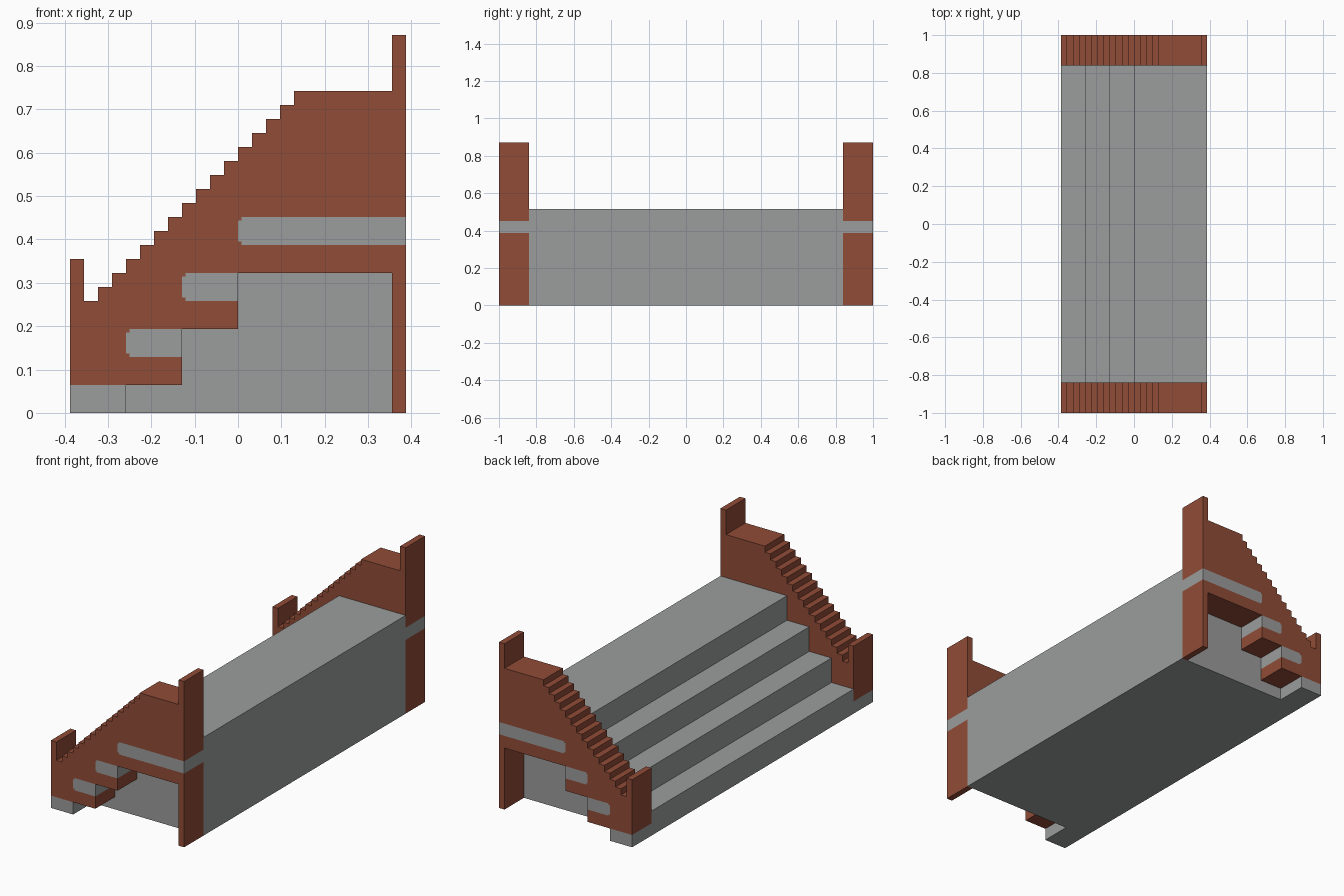
import bpy, bmesh
from mathutils import Vector

cube = bpy.data.objects.get("Cube")
if cube:
    bpy.data.objects.remove(cube)

U = 2 / 62                 # one module; all sizes below are in modules
HALF_X, INNER_Y, OUTER_Y = 12, 26, 31


def material(name, colour):
    m = bpy.data.materials.new(name)
    m.use_nodes = True
    m.diffuse_color = (*colour, 1)
    m.node_tree.nodes["Principled BSDF"].inputs["Base Color"].default_value = (*colour, 1)
    return m


brick = material("brick_red", (0.28, 0.072, 0.038))
stone = material("stone_grey", (0.33, 0.335, 0.335))


def finish(bm, name, mats):
    bmesh.ops.recalc_face_normals(bm, faces=bm.faces)
    bmesh.ops.scale(bm, vec=(U, U, U), verts=bm.verts)
    mesh = bpy.data.meshes.new(name)
    bm.to_mesh(mesh)
    bm.free()
    for m in mats:
        mesh.materials.append(m)
    ob = bpy.data.objects.new(name, mesh)
    bpy.context.collection.objects.link(ob)


def extrude_y(bm, depth):
    geom = bmesh.ops.extrude_face_region(bm, geom=bm.faces[:])["geom"]
    moved = [g for g in geom if isinstance(g, bmesh.types.BMVert)]
    bmesh.ops.translate(bm, verts=moved, vec=(0, depth, 0))


# Broad stone steps
profile = [(HALF_X, 0), (-HALF_X, 0)]
for i in range(4):
    x = -HALF_X + 4 * i
    profile += [(x, 4 * i + 4), (x + 4 if i < 3 else HALF_X, 4 * i + 4)]
bm = bmesh.new()
bm.faces.new([bm.verts.new((x, -INNER_Y, z)) for x, z in profile])
extrude_y(bm, 2 * INNER_Y)
finish(bm, "stone_steps", [stone])


# Side wall outline: stepped coping, end posts, stepped open underside
def wall_top(x):
    if x < -11:
        return 11
    if x > 11:
        return 27
    return min(8 + (x + 11) // 1, 23)


def wall_bottom(x):
    if x < -8 or x > 11:
        return 0
    return 2 if x < -4 else 6 if x < 0 else 10


# Stone bands (start x, end x, bottom z) with nipped front corners
BANDS = [(-8, -4, 4), (-4, 0, 8), (0, 12, 12)]
NIP = 0.25


def is_stone(x, z):
    if x < -8 and z < 2:
        return True
    for x0, x1, z0 in BANDS:
        if x0 < x < x1 and z0 < z < z0 + 2:
            corner = x < x0 + NIP and not z0 + NIP < z < z0 + 2 - NIP
            return not corner
    return False


def side_wall(name, y):
    xs, zs = set(range(-12, 13)), set(range(28))
    for x0, x1, z0 in BANDS:
        xs.add(x0 + NIP)
        zs |= {z0 + NIP, z0 + 2 - NIP}
    xs, zs = sorted(xs), sorted(zs)
    bm = bmesh.new()
    corners = {}

    def corner(x, z):
        if (x, z) not in corners:
            corners[x, z] = bm.verts.new((x, y, z))
        return corners[x, z]

    for xa, xb in zip(xs, xs[1:]):
        for za, zb in zip(zs, zs[1:]):
            cx, cz = (xa + xb) / 2, (za + zb) / 2
            if wall_bottom(cx) < cz < wall_top(cx):
                bm.faces.new([corner(xa, za), corner(xb, za), corner(xb, zb), corner(xa, zb)])
    extrude_y(bm, OUTER_Y - INNER_Y)
    bmesh.ops.recalc_face_normals(bm, faces=bm.faces)
    # Colour each face by the wall cell just behind it
    for f in bm.faces:
        p = f.calc_center_median() - f.normal * 0.05
        f.material_index = int(is_stone(p.x, p.z))
    bmesh.ops.dissolve_limit(bm, angle_limit=0.01, verts=bm.verts, edges=bm.edges,
                             delimit={'MATERIAL'})
    finish(bm, name, [brick, stone])


side_wall("right_side_wall", -OUTER_Y)
side_wall("left_side_wall", INNER_Y)
